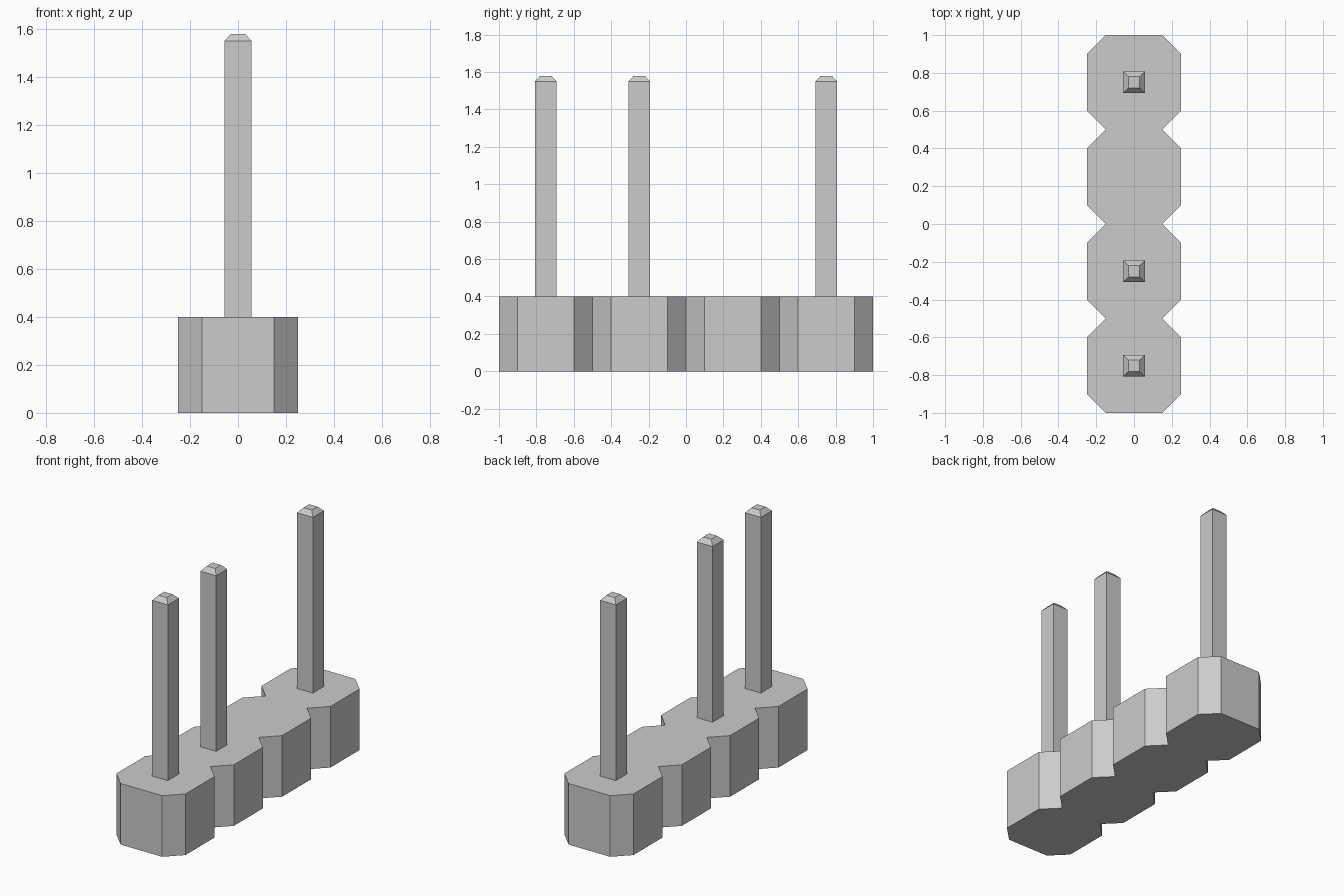
import bpy
import bmesh

cube = bpy.data.objects.get("Cube")
if cube:
    bpy.data.objects.remove(cube, do_unlink=True)

grey = bpy.data.materials.new("plain_grey")
grey.use_nodes = True
color = (0.6, 0.6, 0.6, 1)
grey.diffuse_color = color
grey.node_tree.nodes["Principled BSDF"].inputs["Base Color"].default_value = color

PITCH = 0.5
HOUSING_TOP = 0.4
SLOTS = [-0.75, -0.25, 0.25, 0.75]


def finish(bm, name):
    bmesh.ops.recalc_face_normals(bm, faces=bm.faces)
    mesh = bpy.data.meshes.new(name)
    bm.to_mesh(mesh)
    bm.free()
    mesh.materials.append(grey)
    obj = bpy.data.objects.new(name, mesh)
    bpy.context.collection.objects.link(obj)
    return obj


# Housing: a row of chamfered cells joined at narrow necks
def make_housing():
    half, neck, chamfer = 0.25, 0.15, 0.1
    side = [(neck, -1)]
    for y in SLOTS:
        side += [(half, y - PITCH / 2 + chamfer),
                 (half, y + PITCH / 2 - chamfer),
                 (neck, y + PITCH / 2)]
    outline = side + [(-x, y) for x, y in reversed(side)]
    bm = bmesh.new()
    face = bm.faces.new([bm.verts.new((x, y, 0)) for x, y in outline])
    result = bmesh.ops.extrude_face_region(bm, geom=[face], use_keep_orig=True)
    top = [v for v in result["geom"] if isinstance(v, bmesh.types.BMVert)]
    bmesh.ops.translate(bm, verts=top, vec=(0, 0, HOUSING_TOP))
    finish(bm, "housing")


# Pin: a square post with a tapered tip
def make_pin(name, y):
    rings = []
    bm = bmesh.new()
    for half, z in [(0.057, HOUSING_TOP), (0.057, 1.55), (0.03, 1.58)]:
        rings.append([bm.verts.new((sx * half, sy * half, z))
                      for sx, sy in [(-1, -1), (1, -1), (1, 1), (-1, 1)]])
    for low, high in zip(rings, rings[1:]):
        for i in range(4):
            j = (i + 1) % 4
            bm.faces.new((low[i], low[j], high[j], high[i]))
    bm.faces.new(rings[-1])
    bm.faces.new(rings[0])
    finish(bm, name).location.y = y


make_housing()
# The third slot is left empty
for name, slot in [("front_pin", 0), ("middle_pin", 1), ("back_pin", 3)]:
    make_pin(name, SLOTS[slot])
